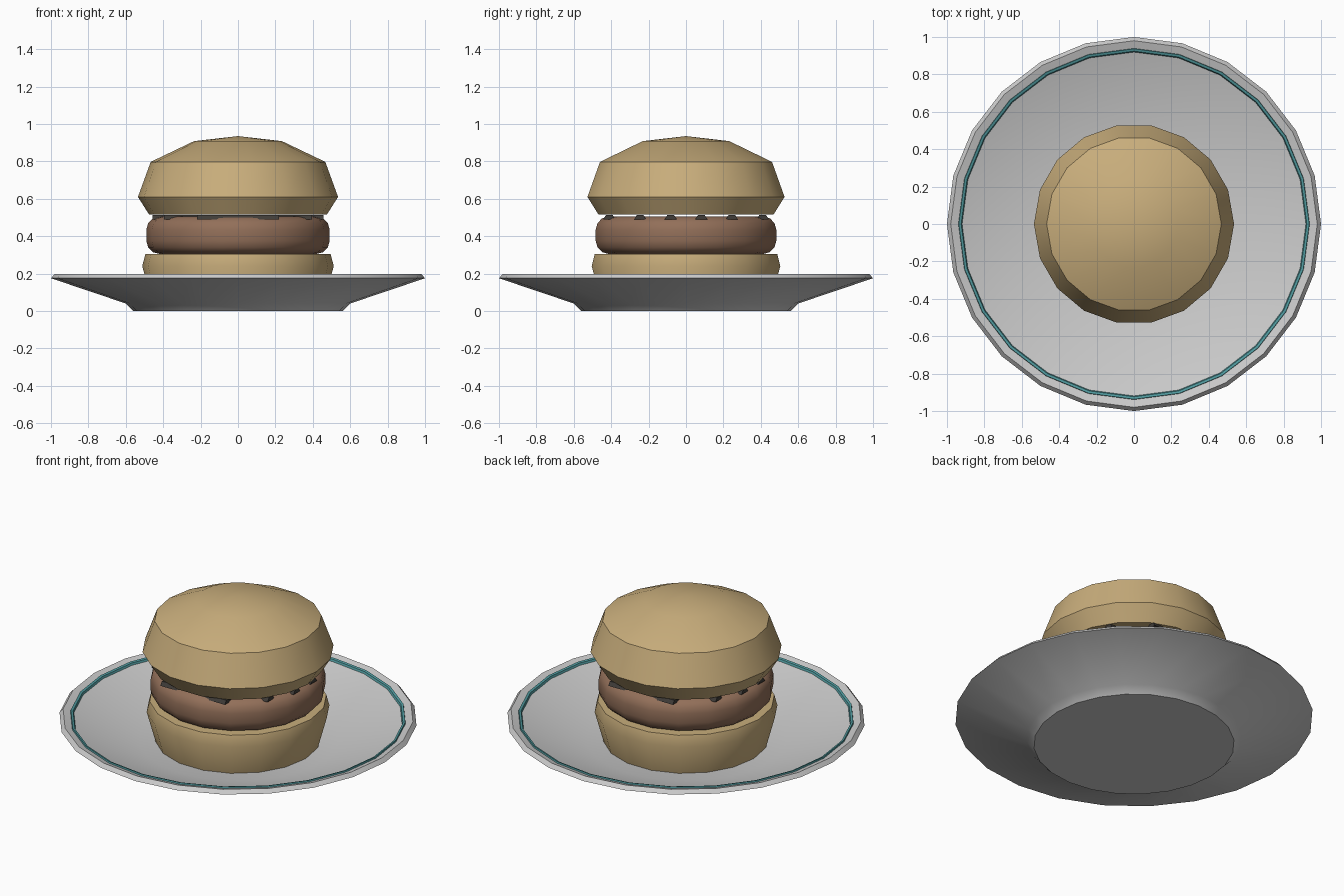
import bpy, bmesh, math

if "Cube" in bpy.data.objects:
    bpy.data.objects.remove(bpy.data.objects["Cube"])


def material(name, rgb):
    m = bpy.data.materials.new(name)
    m.diffuse_color = (*rgb, 1)
    m.use_nodes = True
    m.node_tree.nodes["Principled BSDF"].inputs["Base Color"].default_value = m.diffuse_color
    return m


def finish(name, bm, mat=None, angle=30):
    bmesh.ops.recalc_face_normals(bm, faces=bm.faces)
    me = bpy.data.meshes.new(name)
    bm.to_mesh(me)
    bm.free()
    ob = bpy.data.objects.new(name, me)
    bpy.context.collection.objects.link(ob)
    if mat:
        me.materials.append(mat)
    bpy.ops.object.select_all(action='DESELECT')
    ob.select_set(True)
    bpy.context.view_layer.objects.active = ob
    bpy.ops.object.shade_smooth_by_angle(angle=math.radians(angle))
    return ob


def lathe(name, profile, sides, mat=None, angle=30, closed=False):
    """Spin an (r, z) profile around z."""
    bm = bmesh.new()
    vs = [bm.verts.new((r, 0, z)) for r, z in profile]
    es = [bm.edges.new(p) for p in zip(vs, vs[1:])]
    if closed:
        es.append(bm.edges.new((vs[-1], vs[0])))
    bmesh.ops.spin(bm, geom=vs + es, cent=(0, 0, 0), axis=(0, 0, 1),
                   angle=math.tau, steps=sides)
    bmesh.ops.remove_doubles(bm, verts=bm.verts, dist=1e-4)
    return finish(name, bm, mat, angle)


bread = material("bread", (0.58, 0.42, 0.2))
meat = material("meat", (0.29, 0.16, 0.1))
char = material("char", (0.05, 0.045, 0.04))
teal = material("teal", (0.08, 0.32, 0.34))

# Plate with a raised, painted ring near the rim
lathe("plate", [(0, 0), (.56, 0), (.6, .04), (1, .175), (.98, .198), (.94, .185),
                (.56, .055), (0, .055)], 24)
lathe("plate_ring", [(.94, .18), (.937, .194), (.924, .19), (.918, .175)], 24,
      teal, closed=True)

# Buns
lathe("bottom_bun", [(0, .05), (.46, .05), (.512, .24), (.495, .305), (0, .305)], 18, bread)
lathe("top_bun", [(0, .515), (.475, .515), (.535, .61), (.467, .797), (.235, .908),
                  (0, .935)], 18, bread)

# Patty with rounded rim
rim = [(.42 + .07 * math.cos(a), .405 + s * .03 + .07 * math.sin(a))
       for s in (-1, 1)
       for a in [math.radians(d) * s for d in ((90, 60, 30, 0) if s < 0 else (0, 30, 60, 90))]]
lathe("patty", [(0, .305)] + rim + [(0, .505)], 18, meat, 40)

# Grill marks across the top of the patty
bm = bmesh.new()
for y in (-.41, -.245, -.082, .082, .245, .41):
    h = math.sqrt(.465 ** 2 - y * y)
    end = [[bm.verts.new((x, y + w, z)) for w, z in
            ((-.032, .49), (-.018, .513), (.018, .513), (.032, .49))] for x in (-h, h)]
    bm.faces.new(end[0])
    bm.faces.new(end[1])
    for i in range(4):
        j = (i + 1) % 4
        bm.faces.new((end[0][i], end[0][j], end[1][j], end[1][i]))
finish("grill_marks", bm, char)
